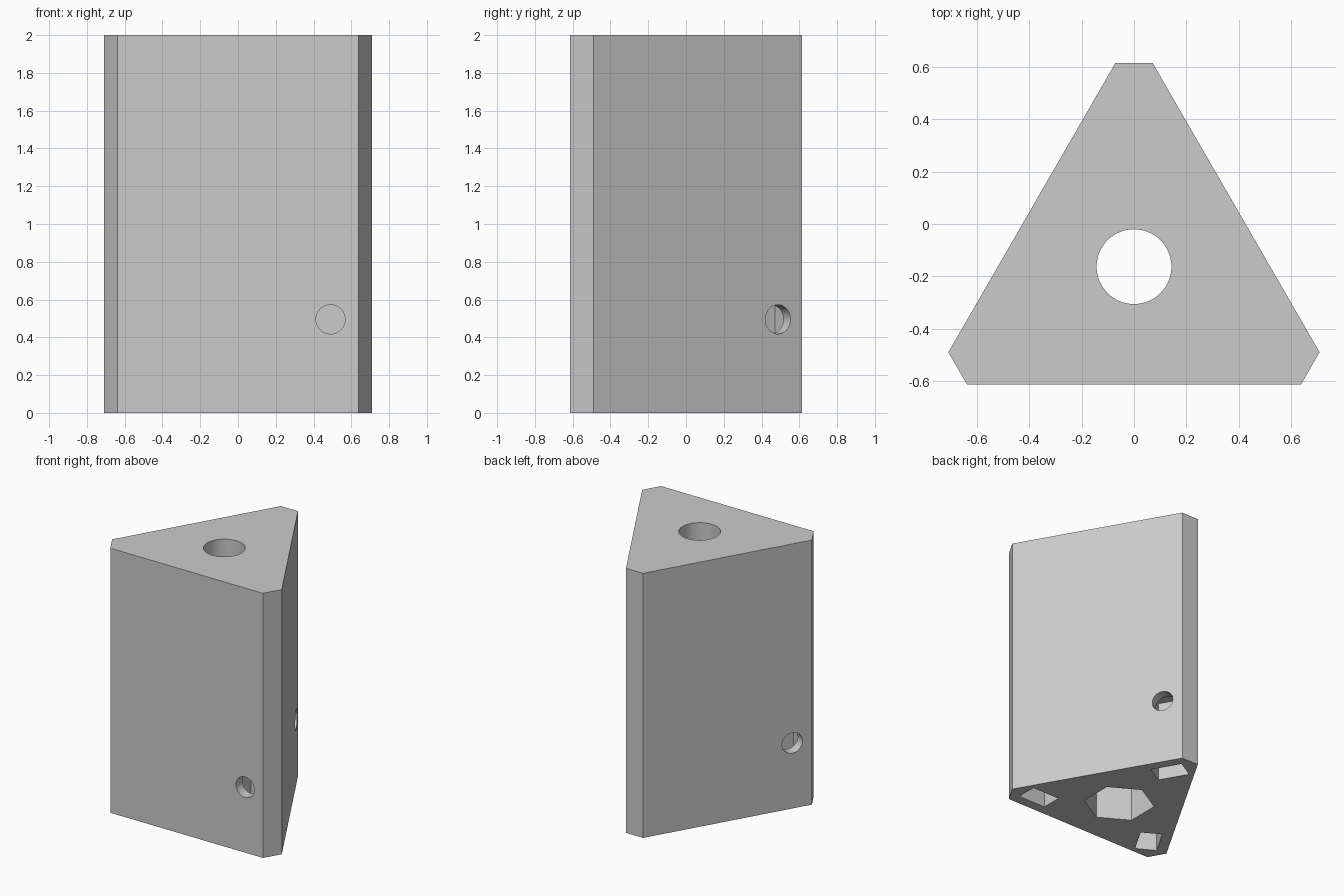
import bpy
import bmesh
from math import pi, radians
from mathutils import Matrix, Vector

HEIGHT = 2.0
AXIS = Matrix.Translation((0, -0.163, 0))      # axis of the threefold symmetry
TURNS = [AXIS @ Matrix.Rotation(radians(a), 4, 'Z') for a in (0, 120, 240)]

old = bpy.data.objects.get("Cube")
if old:
    bpy.data.objects.remove(old, do_unlink=True)

grey = bpy.data.materials.new("light grey")
grey.use_nodes = True
grey.diffuse_color = (0.6, 0.6, 0.6, 1)
grey.node_tree.nodes["Principled BSDF"].inputs["Base Color"].default_value = (0.6, 0.6, 0.6, 1)


def prism(name, points, z0, z1, matrix):
    """Extrude a flat outline from z0 to z1, then place it."""
    bm = bmesh.new()
    base = bm.faces.new([bm.verts.new((p[0], p[1], z0)) for p in points])
    top = bmesh.ops.extrude_face_region(bm, geom=[base])["geom"]
    verts = [v for v in top if isinstance(v, bmesh.types.BMVert)]
    bmesh.ops.translate(bm, verts=verts, vec=(0, 0, z1 - z0))
    bmesh.ops.recalc_face_normals(bm, faces=bm.faces[:])
    bm.transform(matrix)
    mesh = bpy.data.meshes.new(name)
    bm.to_mesh(mesh)
    bm.free()
    mesh.materials.append(grey)
    obj = bpy.data.objects.new(name, mesh)
    bpy.context.collection.objects.link(obj)
    return obj


def ring(radius, sides, start=0.0):
    return [Matrix.Rotation(start + 2 * pi * i / sides, 2) @ Vector((radius, 0))
            for i in range(sides)]


# Triangular block with cut-off corners
outline = [Matrix.Rotation(radians(a), 2) @ Vector((x, 0.778))
           for a in (0, 120, 240) for x in (0.0715, -0.0715)]
block = prism("triangular_block", outline, 0, HEIGHT, AXIS)

# Central bore and hexagonal nut pocket underneath
cutters = [
    prism("bore_cutter", ring(0.143, 64), -0.1, HEIGHT + 0.1, AXIS),
    prism("hex_pocket_cutter", ring(0.25, 6, pi / 6), -0.1, 0.5, AXIS),
]

# Nut slot and side screw hole, repeated for each face
slot = [(0.375, -0.375), (0.605, -0.375), (0.605, -0.22), (0.375, -0.22)]
for turn in TURNS:
    cutters.append(prism("nut_slot_cutter", slot, -0.1, 0.62, turn))
    drill = turn @ Matrix.Translation((0.49, -0.6, 0.495)) @ Matrix.Rotation(pi / 2, 4, 'X')
    cutters.append(prism("screw_hole_cutter", ring(0.077, 48), -0.28, 0.1, drill))

bpy.ops.object.select_all(action='DESELECT')
block.select_set(True)
bpy.context.view_layer.objects.active = block
for cutter in cutters:
    cutter.hide_render = True
    cut = block.modifiers.new("cut", 'BOOLEAN')
    cut.operation = 'DIFFERENCE'
    cut.solver = 'EXACT'
    cut.object = cutter
    bpy.ops.object.modifier_apply(modifier=cut.name)
    bpy.data.objects.remove(cutter, do_unlink=True)

bpy.ops.object.shade_smooth_by_angle(angle=radians(30))
